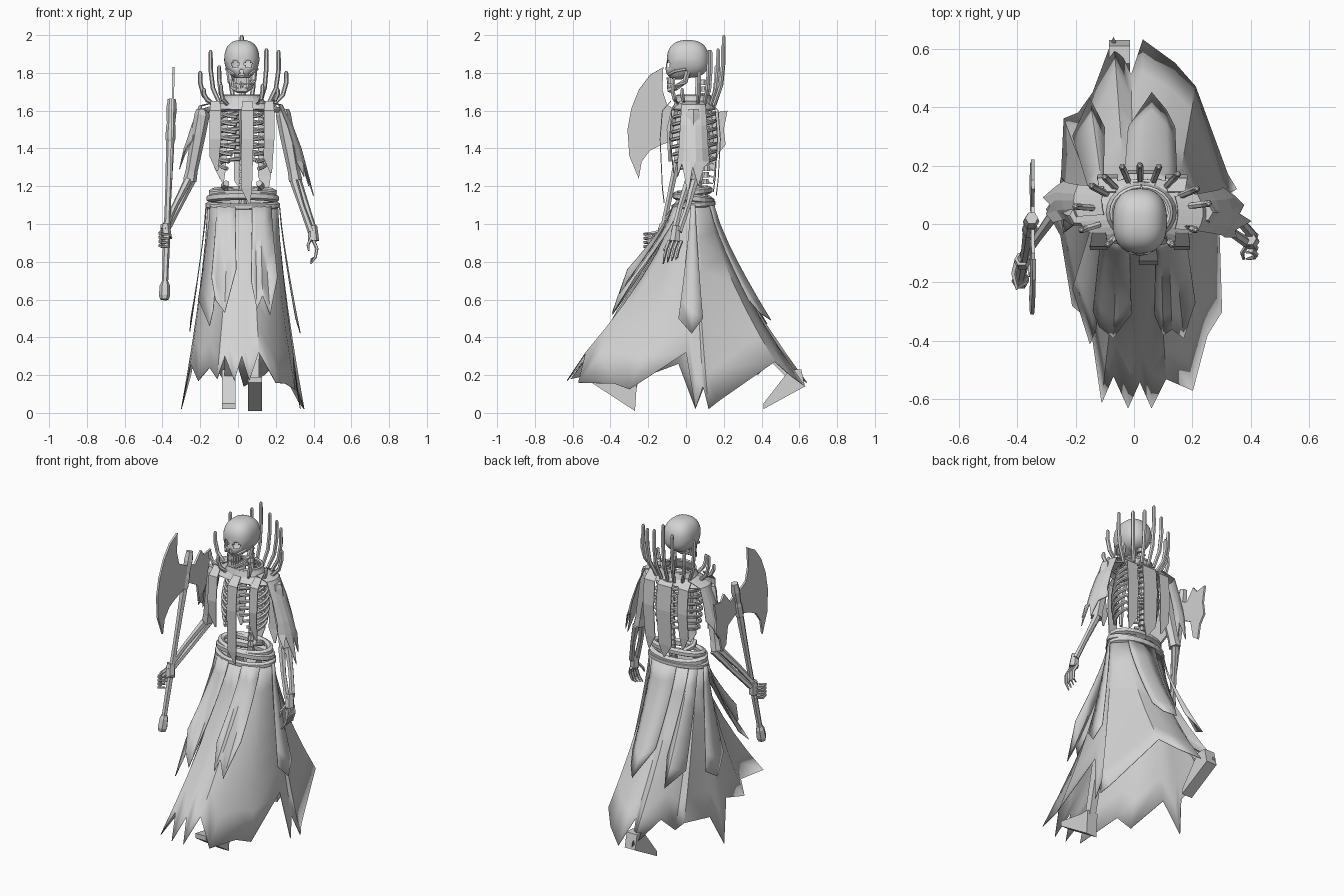
import bpy, bmesh, math, random
from mathutils import Vector

random.seed(4)
cube = bpy.data.objects.get("Cube")
if cube:
    bpy.data.objects.remove(cube, do_unlink=True)

grey = bpy.data.materials.new("pale_grey")
grey.use_nodes = True
grey.diffuse_color = (0.65, 0.65, 0.65, 1)
grey.node_tree.nodes["Principled BSDF"].inputs["Base Color"].default_value = grey.diffuse_color

CX, CY = 0.025, 0.04  # body axis


def add(name, verts, faces, thick=0, smooth=False):
    me = bpy.data.meshes.new(name)
    me.from_pydata([tuple(v) for v in verts], [], faces)
    ob = bpy.data.objects.new(name, me)
    bpy.context.collection.objects.link(ob)
    me.materials.append(grey)
    bm = bmesh.new()
    bm.from_mesh(me)
    bmesh.ops.recalc_face_normals(bm, faces=bm.faces)
    bm.to_mesh(me)
    bm.free()
    if smooth:
        me.shade_smooth()
        me.set_sharp_from_angle(angle=math.radians(40))
    if thick:
        mod = ob.modifiers.new("thickness", "SOLIDIFY")
        mod.thickness, mod.offset = thick, 0
    return ob


def grid(rows, n, closed=False):
    """Quads joining rows of n vertices."""
    return [(r * n + k, r * n + (k + 1) % n, (r + 1) * n + (k + 1) % n, (r + 1) * n + k)
            for r in range(rows) for k in range(n if closed else n - 1)]


def tube(name, pts, radii, sides=6, closed=False, smooth=False):
    pts = [Vector(p) for p in pts]
    n = len(pts)
    if not isinstance(radii, (list, tuple)):
        radii = [radii] * n
    verts = []
    for i, p in enumerate(pts):
        a, b = (pts[i - 1], pts[(i + 1) % n]) if closed else (pts[max(i - 1, 0)], pts[min(i + 1, n - 1)])
        t = (b - a).normalized()
        u = t.cross(Vector((1, 0, 0) if abs(t.z) > 0.7 else (0, 0, 1))).normalized()
        v = t.cross(u)
        for k in range(sides):
            w = math.tau * (k + 0.5) / sides
            verts.append(p + radii[i] * (u * math.cos(w) + v * math.sin(w)))
    faces = grid(n - 1, sides, True)
    last = (n - 1) * sides
    if closed:
        faces += [(last + k, last + (k + 1) % sides, (k + 1) % sides, k) for k in range(sides)]
    else:
        faces += [tuple(range(sides)), tuple(range(last, n * sides))]
    return add(name, verts, faces, smooth=smooth)


def ribbon(name, pts, widths):
    verts = [(x + s * w / 2, y, z) for (x, y, z), w in zip(pts, widths) for s in (-1, 1)]
    return add(name, verts, grid(len(pts) - 1, 2), 0.005)


def cloth(name, hem, rx, ry, power, closed=False, rows=6):
    """Drop a flaring sheet from the waist ellipse to a ragged hem."""
    verts = []
    for r in range(rows + 1):
        t = r / rows
        for x, y, z in hem:
            a = math.atan2((y - CY) / 0.62, (x - CX) / 0.3)
            top = Vector((CX + rx * math.cos(a), CY + ry * math.sin(a), 1.1))
            f = t ** power
            verts.append((top.x + (x - top.x) * f, top.y + (y - top.y) * f, 1.1 + (z - 1.1) * t))
    return add(name, verts, grid(rows, len(hem), closed), 0.004, True)


def cape(name, path, hem, wrap):
    """Drape a sheet over the shoulder; hem lists (y, x, z), wrap curls its edges inward."""
    mid = sum(h[0] for h in hem) / len(hem)
    verts = [(x - wrap * (y - mid) ** 2 * (i + 1), mid + (y - mid) * (.8 + .1 * i), z)
             for i, (x, z) in enumerate(path) for y, _, _ in hem]
    verts += [(x, y - .015, z) for y, x, z in hem]
    return add(name, verts, grid(len(path), len(hem)), 0.005)


def arc(rx, ry, z, a0, a1, n, dip=0):
    out = []
    for i in range(n):
        a = math.radians(a0 + (a1 - a0) * i / (n - 1))
        out.append((CX + rx * math.cos(a), CY + ry * math.sin(a), z + dip * math.sin(a)))
    return out


# Ragged outer skirt
cloth("skirt", [(-.02, -.63, .17), (.02, -.54, .3), (.06, -.63, .17), (.11, -.53, .32), (.2, -.57, .16),
                (.25, -.38, .155), (.3, -.3, .125), (.29, 0, .32), (.33, .05, .02), (.31, .09, .14), (.35, .12, .02),
                (.32, .17, .06), (.21, .47, .27), (.14, .55, .2), (.03, .63, .14), (-.01, .51, .28),
                (-.07, .64, .16), (-.14, .45, .28), (-.19, .38, .2), (-.24, .36, .25), (-.25, .12, .2),
                (-.3, .05, .02), (-.25, -.04, .26), (-.21, -.28, .17), (-.15, -.33, .24),
                (-.11, -.61, .18), (-.07, -.52, .3)], .185, .1, 1.4, True)

# Torn panels over the skirt
panels = {
    "front_right": [(-.14, -.3, .72), (-.12, -.35, .6), (-.07, -.39, .53), (-.01, -.31, .76)],
    "front_left": [(.07, -.31, .7), (.1, -.38, .55), (.13, -.36, .62), (.17, -.39, .52), (.21, -.27, .72)],
    "left": [(.305, -.04, .5), (.33, .03, .42), (.31, .09, .5)],
    "back_left": [(.14, .33, .6), (.11, .39, .53), (.06, .45, .49), (-.02, .33, .65)],
    "back_right": [(-.1, .33, .62), (-.15, .43, .47), (-.21, .3, .55)],
    "right": [(-.25, .16, .5), (-.255, .05, .43), (-.24, -.03, .55)],
    "right_front": [(-.21, -.22, .6), (-.15, -.41, .46), (-.13, -.36, .55)],
}
for key, hem in panels.items():
    cloth("skirt_panel_" + key, hem, .195, .11, 1.25)

# Waist wraps
for i, (z, tilt, r) in enumerate([(1.1, .01, .019), (1.135, -.015, .023), (1.168, .012, .02)]):
    tube("waist_wrap", arc(.18 - .009 * i, .1 - .008 * i, z, 0, 345, 24, tilt), r, 6, True)

# Striding legs and feet
for name, x, knee, ankle, toe in (("left", .09, (.09, -.18, .6), (.09, -.29, .1), (.09, -.5, .16)),
                                  ("right", -.05, (-.05, .18, .58), (-.05, .58, .17), (-.05, .41, .02))):
    tube(name + "_leg", [(x, CY, 1.1), knee, ankle], [.045, .035, .03], 4)
    a, t = Vector(ankle), Vector(toe)
    heel = a + (Vector((0, .02, -.09)) if name == "left" else Vector((0, .05, -.03)))
    w = Vector((.036, 0, 0))
    side = [a + Vector((0, -.03, .06)), a + Vector((0, .03, .06)), heel, t, t + Vector((0, 0, .03))]
    add(name + "_foot", [p - w for p in side] + [p + w for p in side],
        [(0, 1, 2, 3, 4), (5, 6, 7, 8, 9)] + [(i, (i + 1) % 5, (i + 1) % 5 + 5, i + 5) for i in range(5)])

# Spine, pelvis and rib cage
for i in range(19):
    z = 1.12 + i * .035
    y = .09 + .02 * math.sin((z - 1.1) * 5)
    tube("vertebra", [(CX, y, z - .014), (CX, y, z + .014)], [.022, .018], 8)
    tube("vertebra_spur", [(CX, y, z), (CX, y + .04, z - .012)], [.01, .004], 4)
tube("pelvis", arc(.1, .07, 1.2, -30, 210, 9, -.03), .018, 6)
for i in range(8):
    k = .8 + .2 * math.sin(math.pi * (i + 1) / 8)
    for a1 in (-82, 262):
        end = a1 + (8 + 9 * max(0, 3 - i)) * (1 if a1 < 0 else -1)
        tube("rib", arc(.138 * k, .06 + .058 * k, 1.315 + i * .04, 90, end, 13, .03), .0105, 6, smooth=True)
tube("sternum", [(CX, -.06, 1.6), (CX, -.085, 1.5), (CX, -.085, 1.33)], [.022, .02, .01], 6)

# Collar and shoulder mantle
ring = 24
inner = arc(.1, .085, 1.675, 0, 345, ring)
mid = arc(.118, .098, 1.635, 0, 345, ring)
outer = arc(.22, .115, 1.605, 0, 345, ring)
add("collar_mantle", inner + mid + outer, grid(2, ring, True), .008)
tube("collar_rim", inner, .01, 6, True)

# Curved spikes round the collar
for x, y, top in [(-.04, .195, 1.95), (.02, .2, 2), (.085, .195, 1.95), (.15, .17, 1.93), (-.1, .16, 1.84),
                  (.215, .12, 1.92), (.255, .07, 1.81), (-.145, .13, 1.92), (-.2, .06, 1.81),
                  (-.18, -.02, 1.72), (.21, -.02, 1.72), (-.09, -.07, 1.74), (.13, -.07, 1.74)]:
    base = Vector((CX + (x - CX) * .7, CY + (y - CY) * .7, 1.63))
    h = top - 1.63
    bend = base.lerp(Vector((x, y, 1.63)), .75) + Vector((0, 0, h * .3))
    tube("collar_spike", [base, bend, (x, y, 1.63 + h * .65), (x, y, top - .01), (x, y, top)],
         [.011, .012, .012, .011, .005], 6)

# Hanging straps, front and back
for x, w, low, y in ((.05, .065, 1.11, -.125), (-.12, .06, 1.28, -.075), (.165, .055, 1.27, -.075),
                     (.03, .1, 1.15, .17), (-.09, .07, 1.22, .155), (.145, .075, 1.17, .155)):
    s = 1 if y > 0 else -1
    ribbon("strap", [(x, y - s * .045, 1.65), (x, y, 1.6), (x, y + s * .012, 1.45), (x - .005, y, low + .08),
                     (x + .01, y - s * .01, low)], [w * .8, w, w, w * .9, .01])

# Ragged shoulder capes
cape("left_cape", [(.15, 1.65), (.235, 1.63), (.29, 1.52), (.335, 1.4), (.355, 1.33)],
     [(-.03, .35, 1.25), (-.005, .345, 1.32), (.025, .4, 1.15), (.05, .36, 1.3), (.08, .375, 1.2), (.11, .345, 1.3)], 2)
cape("right_cape", [(-.11, 1.65), (-.205, 1.625), (-.245, 1.52), (-.27, 1.44)],
     [(.02, -.275, 1.4), (.05, -.3, 1.33), (.08, -.285, 1.4), (.105, -.31, 1.29), (.14, -.27, 1.4)], -2)

# Arm bones
arms = {"right": [(-.19, .03, 1.58), (-.255, .06, 1.23), (-.385, -.12, .97)],
        "left": [(.24, .04, 1.58), (.305, .03, 1.23), (.395, -.05, .96)]}
for name, (s, e, h) in arms.items():
    s, e, h = Vector(s), Vector(e), Vector(h)
    tube(name + "_collarbone", [(CX, -.04, 1.61), s + Vector((0, 0, .02))], .012)
    tube(name + "_upper_arm", [s + Vector((0, 0, .03)), s, s.lerp(e, .3), s.lerp(e, .85), e],
         [.03, .04, .039, .032, .036], 6)
    for d in (-.017, .017):
        off = Vector((d * .6, d, 0))
        tube(name + "_forearm_bone", [e + off, e.lerp(h, .5) + off * 1.2, h + off * .8], [.022, .016, .018], 6)
    tube(name + "_wrist", [h + Vector((0, 0, .03)), h + Vector((.005, -.01, -.05))], [.024, .03], 6)

# Fingers: the left hand hangs, the right grips the shaft
for i in range(4):
    y = -.1 + i * .022
    tube("left_finger", [(.4, y + .01, .91), (.418, y - .005, .87), (.41, y - .015, .825), (.385, y - .02, .79 + .008 * i)],
         [.01, .009, .008, .004], 5)
    z = .885 + i * .022
    tube("right_finger", [(-.4, -.12, z + .015), (-.412, -.17, z), (-.4, -.22, z - .005), (-.365, -.2, z - .005)],
         [.01, .01, .009, .005], 5)
tube("left_thumb", [(.39, -.07, .93), (.37, -.1, .89), (.375, -.12, .86)], [.009, .008, .005], 5)
tube("right_thumb", [(-.385, -.12, .92), (-.355, -.14, .93), (-.36, -.18, .94)], [.009, .008, .005], 5)

# Skull: a boxy rounded cranium drawn down into the face, with open sockets
HX, HZ = .02, 1.865
bm = bmesh.new()
bmesh.ops.create_uvsphere(bm, u_segments=48, v_segments=32, radius=1)
for v in bm.verts:
    a, b, c = v.co / sum(abs(t) ** 2.5 for t in v.co) ** .4
    drop, front = max(0, -c), max(0, -b)
    v.co = (HX + a * .09 * (1 - .32 * drop * (.4 + front)), .01 + b * (.108 + .03 * drop * front),
            HZ + c * (.106 if c > 0 else .088 + .035 * front))


def in_socket(p):
    dx, dz = abs(p.x - HX), p.z - HZ
    eye = math.hypot(dx - .036, (dz + .022) * 1.2) < .022
    return p.y < 0 and (eye or (-.078 < dz < -.045 and dx < .002 + (-.045 - dz) * .4))


bmesh.ops.delete(bm, geom=[f for f in bm.faces if in_socket(f.calc_center_median())], context="FACES")
add("skull", [v.co for v in bm.verts], [tuple(v.index for v in f.verts) for f in bm.faces], .006, True)
bm.free()

# Jaws, cheekbones and teeth
jaw = [(.066, .01, 1.81), (.06, -.005, 1.755), (.044, -.05, 1.724), (.022, -.086, 1.71)]
tube("lower_jaw", [(HX + x, y, z) for x, y, z in jaw] + [(HX - x, y, z) for x, y, z in reversed(jaw)], .016, 6)
for s in (-1, 1):
    tube("cheekbone", [(HX + s * .08, 0, 1.82), (HX + s * .066, -.06, 1.808), (HX + s * .04, -.09, 1.79)], .009, 6)
for i in range(9):
    a = math.radians(-150 + i * 15)
    x, y = HX + .045 * math.cos(a), -.03 + .066 * math.sin(a)
    tube("upper_tooth", [(x, y, 1.775), (x, y, 1.742)], [.009, .007], 4)
    tube("lower_tooth", [(x, y, 1.715), (x, y, 1.738)], [.008, .006], 4)

# Axe shaft, head and blades
foot, head = Vector((-.39, -.2, .6)), Vector((-.35, .02, 1.66))
tube("axe_shaft", [foot.lerp(head, i / 8) for i in range(9)],
     [.019 + random.uniform(-.003, .003) for i in range(9)], 6)
tube("axe_pommel", [foot, foot.lerp(head, .02), foot.lerp(head, .07), foot.lerp(head, .09)], [.022, .03, .027, .018], 6)
tube("axe_socket", [foot.lerp(head, t) for t in (.78, .8, .86, .88, .95, 1)], [.018, .026, .026, .022, .028, .022], 6)
blade = [(-.12, 1.83), (-.19, 1.79), (-.25, 1.71), (-.29, 1.61), (-.31, 1.5), (-.3, 1.36), (-.25, 1.24),
         (-.235, 1.33), (-.19, 1.39), (-.13, 1.42), (-.01, 1.46), (-.01, 1.58), (-.1, 1.63), (-.125, 1.71)]
spike = [(0, 1.59), (.06, 1.56), (.12, 1.63), (.15, 1.59), (.22, 1.6), (.2, 1.5), (.21, 1.42), (.17, 1.37),
         (.15, 1.28), (.11, 1.31), (.09, 1.42), (0, 1.47)]
for name, outline in (("axe_blade", blade), ("axe_back_blade", spike)):
    add(name, [(-.348 + .02 * (z - 1.5), y, z) for y, z in outline], [tuple(range(len(outline)))], .012)
